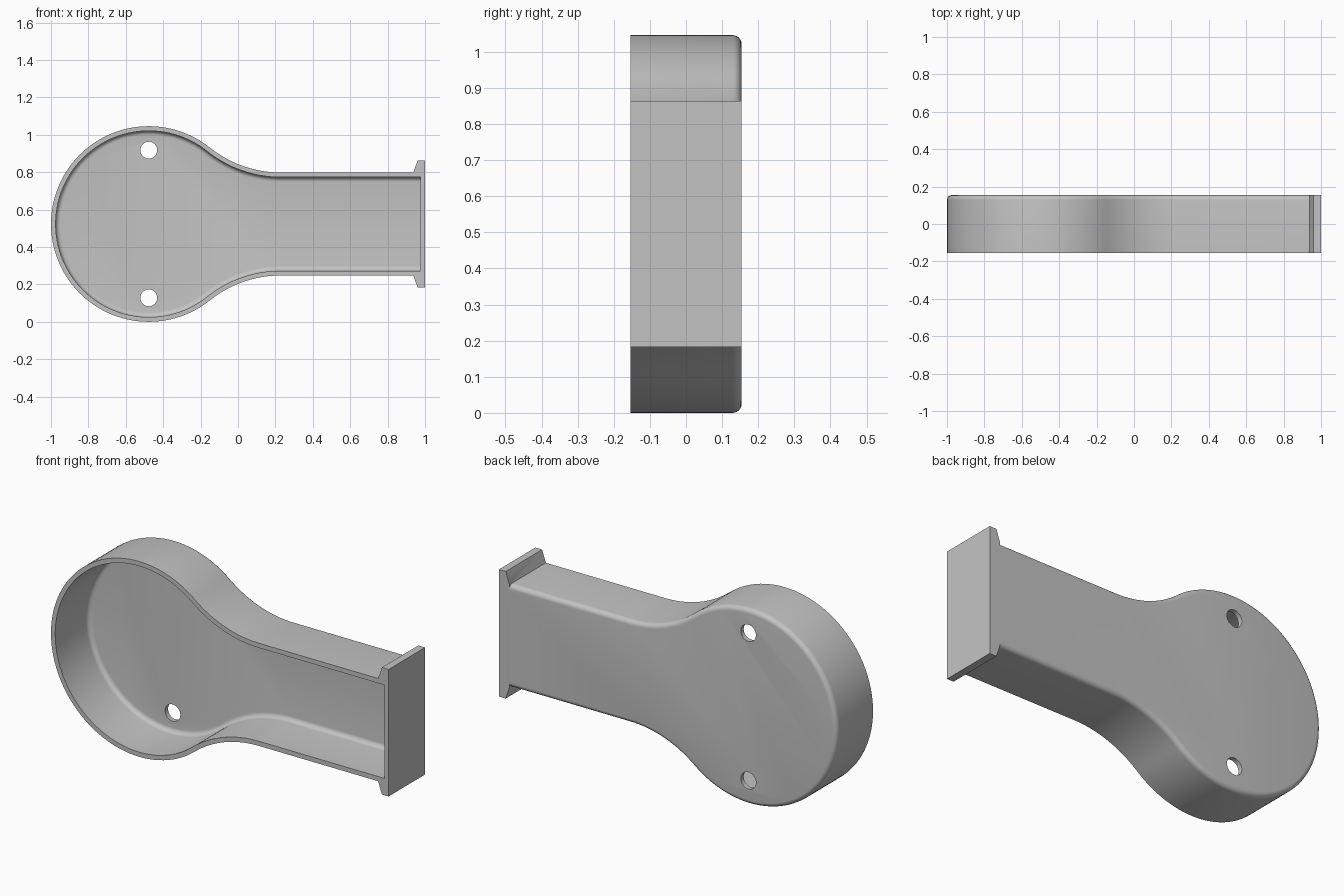
import bpy, bmesh, math

if "Cube" in bpy.data.objects:
    bpy.data.objects.remove(bpy.data.objects["Cube"])

# Main dimensions
HALF_DEPTH = 0.154
CX, CZ = -0.477, 0.523       # centre of the round head
HEAD_R = 0.523
NECK = 0.275                 # half height of the straight neck
BEND_X = 0.23                # where the neck becomes straight
WALL = 0.025
END_X = 0.975                # inner face of the end plate

# Radius of the concave bend, tangent to both head and neck
run = BEND_X - CX
BEND_R = (run**2 + NECK**2 - HEAD_R**2) / (2 * (HEAD_R - NECK))
TANGENT = math.atan2(NECK + BEND_R, run)

grey = bpy.data.materials.new("plain grey")
grey.use_nodes = True
COLOUR = (0.55, 0.55, 0.55, 1)
grey.diffuse_color = COLOUR
grey.node_tree.nodes["Principled BSDF"].inputs["Base Color"].default_value = COLOUR


def outline(inset):
    """Keyhole outline in x and z, moved inwards by inset."""
    r, bend = HEAD_R - inset, BEND_R + inset
    upper = [(END_X, NECK - inset)]
    for i in range(17):                      # concave bend
        a = math.pi / 2 + (TANGENT - math.pi / 2) * i / 16
        upper.append((BEND_X - bend * math.cos(a),
                      NECK + BEND_R - bend * math.sin(a)))
    for i in range(1, 41):                   # half of the head
        a = TANGENT + (math.pi - TANGENT) * i / 40
        upper.append((CX + r * math.cos(a), r * math.sin(a)))
    lower = [(x, -z) for x, z in reversed(upper[:-1])]
    return [(x, CZ + z) for x, z in upper + lower]


def solid(name, rings):
    """Closed solid through rings of (y, outline points)."""
    bm = bmesh.new()
    loops = [[bm.verts.new((x, y, z)) for x, z in pts] for y, pts in rings]
    for a, b in zip(loops, loops[1:]):
        for i in range(len(a)):
            j = (i + 1) % len(a)
            bm.faces.new((a[i], a[j], b[j], b[i]))
    bm.faces.new(loops[0])
    bm.faces.new(loops[-1][::-1])
    bmesh.ops.recalc_face_normals(bm, faces=bm.faces)
    mesh = bpy.data.meshes.new(name)
    bm.to_mesh(mesh)
    bm.free()
    mesh.materials.append(grey)
    obj = bpy.data.objects.new(name, mesh)
    bpy.context.collection.objects.link(obj)
    return obj


def rounded_rings(inset, front, back, radius):
    """Straight wall that rolls over into the back face."""
    rings = [(front, outline(inset))]
    for i in range(7):
        a = math.pi / 2 * i / 6
        rings.append((back - radius + radius * math.sin(a),
                      outline(inset + radius * (1 - math.cos(a)))))
    return rings


# Rounded keyhole shell
housing = solid("housing", rounded_rings(0, -HALF_DEPTH, HALF_DEPTH, 0.025))

# End plate with sloped lips above and below
lip = [(1, 0.34), (0.96, 0.34), (0.938, NECK), (0.938, NECK - 0.04)]
profile = [(x, CZ + z) for x, z in lip]
profile += [(x, CZ - z) for x, z in reversed(lip)]
end_plate = solid("end_plate", [(-HALF_DEPTH, profile), (HALF_DEPTH, profile)])

# Hollow inside, open at the front
pocket = solid("pocket_cutter",
               rounded_rings(WALL, -HALF_DEPTH - 0.1, HALF_DEPTH - WALL, 0.025))


# Screw holes through the back wall
def hole(name, z):
    pts = [(CX + 0.045 * math.cos(math.tau * i / 32),
            z + 0.045 * math.sin(math.tau * i / 32)) for i in range(32)]
    return solid(name, [(0.05, pts), (0.25, pts)])


holes = [hole("upper_hole_cutter", CZ + 0.395),
         hole("lower_hole_cutter", CZ - 0.395)]

# Join the plate, cut the pocket and holes
bpy.context.view_layer.objects.active = housing
steps = [(end_plate, 'UNION'), (pocket, 'DIFFERENCE')]
steps += [(h, 'DIFFERENCE') for h in holes]
for tool, operation in steps:
    tool.hide_render = True
    mod = housing.modifiers.new(tool.name, 'BOOLEAN')
    mod.operation = operation
    mod.solver = 'EXACT'
    mod.object = tool
    bpy.ops.object.modifier_apply(modifier=mod.name)
    bpy.data.objects.remove(tool)

bpy.ops.object.select_all(action='DESELECT')
housing.select_set(True)
bpy.ops.object.shade_smooth_by_angle(angle=math.radians(30))
